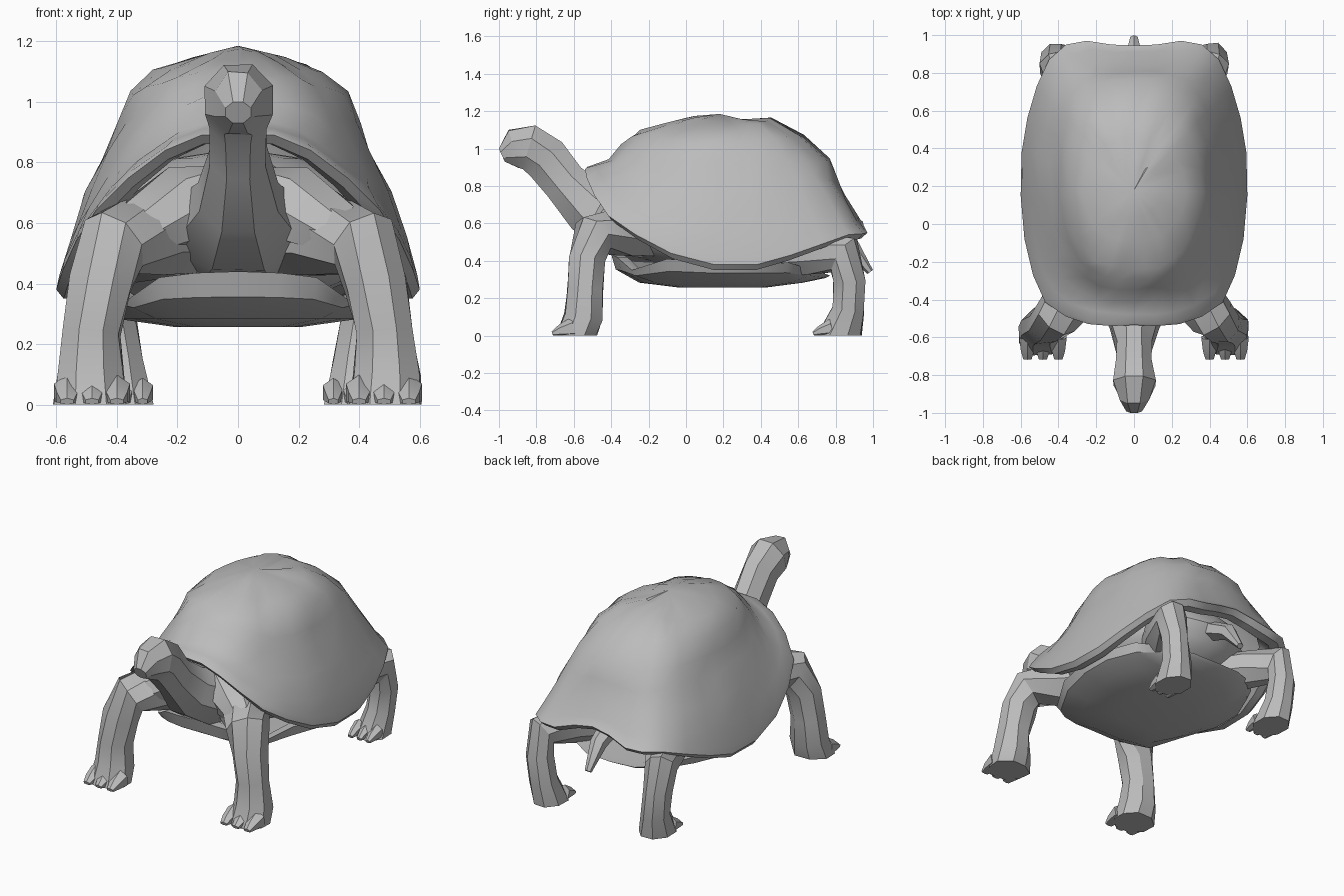
import bpy, bmesh, math, random
from mathutils import Vector

random.seed(4)
if "Cube" in bpy.data.objects:
    bpy.data.objects.remove(bpy.data.objects["Cube"])

grey = bpy.data.materials.new("plain_grey")
grey.use_nodes = True
grey.diffuse_color = (0.5, 0.5, 0.5, 1)
grey.node_tree.nodes["Principled BSDF"].inputs["Base Color"].default_value = (0.5, 0.5, 0.5, 1)


def loft(name, rings, angle=32, cap_start=True, cap_end=True):
    """Skin a list of equal-length closed rings."""
    bm = bmesh.new()
    loops = [[bm.verts.new(p) for p in ring] for ring in rings]
    n = len(loops[0])
    for a, b in zip(loops, loops[1:]):
        for i in range(n):
            j = (i + 1) % n
            bm.faces.new((a[i], a[j], b[j], b[i]))
    if cap_start:
        bm.faces.new(loops[0])
    if cap_end:
        bm.faces.new(loops[-1])
    bmesh.ops.remove_doubles(bm, verts=bm.verts, dist=0.0005)
    bmesh.ops.recalc_face_normals(bm, faces=bm.faces)
    mesh = bpy.data.meshes.new(name)
    bm.to_mesh(mesh)
    bm.free()
    mesh.materials.append(grey)
    ob = bpy.data.objects.new(name, mesh)
    bpy.context.collection.objects.link(ob)
    bpy.ops.object.select_all(action='DESELECT')
    ob.select_set(True)
    bpy.context.view_layer.objects.active = ob
    bpy.ops.object.shade_smooth_by_angle(angle=math.radians(angle))
    return ob


def tube(name, path, side=1, sides=8, jitter=0.0, foot=False, angle=32):
    """Path entries: centre x, y, z, half width, half depth."""
    pts = [Vector((p[0] * side, p[1], p[2])) for p in path]
    rings = []
    for k, p in enumerate(path):
        t = (pts[min(k + 1, len(pts) - 1)] - pts[max(k - 1, 0)]).normalized()
        u = Vector((1, 0, 0))
        u = (u - t * u.dot(t)).normalized()
        v = t.cross(u)
        ring = []
        for i in range(sides):
            a = math.tau * (i + 0.5) / sides
            r = 1 + random.uniform(-jitter, jitter)
            q = pts[k] + (u * math.cos(a) * p[3] + v * math.sin(a) * p[4]) * r
            if foot and k == len(path) - 1:
                q.z = 0
            q.z = max(q.z, 0)
            ring.append(q)
        rings.append(ring)
    return loft(name, rings, angle)


def mirror_outline(half):
    """Close a half outline running from the front to the back centre."""
    return [Vector(p) for p in half] + [Vector((-x, y, z)) for x, y, z in half[-2:0:-1]]


# Domed shell: the rim rises at the front, with a thick lip turned under
rim = mirror_outline([
    (0, -.535, .885), (.12, -.54, .88), (.24, -.53, .83), (.36, -.49, .74), (.47, -.415, .63),
    (.535, -.27, .53), (.58, -.08, .43), (.60, .15, .37), (.595, .38, .37), (.565, .56, .42),
    (.515, .73, .48), (.45, .87, .53), (.36, .95, .535), (.25, .97, .54), (.12, .95, .58),
    (0, .945, .60)])
centre = Vector((0, .18, 0))
TOP = 1.185


def shell_ring(front, flank, back, jitter=.011):
    """Blend (scale, rise) pairs for the front, flank and back by direction."""
    ring = []
    for p in rim:
        d = p - centre
        ex, ey = d.x / .6, d.y / (.77 if d.y > 0 else .71)
        e = math.hypot(ex, ey)
        w = (ey / e) ** 2
        end = back if d.y > 0 else front
        s = flank[0] * (1 - w) + end[0] * w
        h = flank[1] * (1 - w) + end[1] * w
        s /= 1 + max(0, e - 1) * min(1, (1 - s) * 1.8)
        ring.append(Vector((d.x * s, centre.y + d.y * s, p.z + (TOP - p.z) * h))
                    + Vector([random.uniform(-jitter, jitter) for _ in range(3)]))
    return ring


def lip_ring(s, drop):
    return [Vector((p.x * s, centre.y + (p.y - centre.y) * s, p.z + drop)) for p in rim]


loft("shell", [
    lip_ring(.80, .05), lip_ring(.89, -.02), lip_ring(.96, -.02), lip_ring(1, .01),
    shell_ring((.985, .06), (.985, .07), (.985, .03), .003),
    shell_ring((.915, .12), (.93, .22), (.95, .09), .006),
    shell_ring((.82, .17), (.85, .41), (.88, .25)),
    shell_ring((.73, .43), (.74, .56), (.82, .42)),
    shell_ring((.67, .57), (.67, .69), (.76, .59)),
    shell_ring((.60, .71), (.60, .81), (.58, .81)),
    shell_ring((.39, .85), (.46, .90), (.36, .96), .008),
    shell_ring((.20, .95), (.26, .95), (.15, .95), .005),
    shell_ring((0, 1), (0, 1), (0, 1), 0)], 36, cap_start=False, cap_end=False)

# Belly plate: a shallow bowl whose sides meet the shell rim
edge = mirror_outline([
    (0, -.40, .44), (.14, -.40, .435), (.26, -.37, .42), (.36, -.29, .35), (.46, -.10, .41),
    (.53, .15, .385), (.53, .36, .385), (.45, .55, .39), (.33, .68, .35), (.17, .76, .325),
    (0, .77, .32)])


def belly_ring(s, blend, floor):
    return [Vector((p.x * s, .2 + (p.y - .2) * s, p.z + (floor - p.z) * blend)) for p in edge]


loft("belly_plate", [belly_ring(.9, 0, .4), belly_ring(1, 0, .4), belly_ring(.96, .6, .30),
                     belly_ring(.75, 1, .283), belly_ring(.4, 1, .257)], 36)

# Soft body filling the space under the shell
body_rings = []
for k in range(9):
    f = math.pi * (k + .25) / 8.5
    body_rings.append([Vector((.49 * math.sin(f) * math.cos(a), .19 + .58 * math.sin(f) * math.sin(a),
                               .58 - .26 * math.cos(f)))
                       for a in [math.tau * i / 16 for i in range(16)]])
loft("body", body_rings, 40)

# Neck and head in one continuous form
tube("neck_and_head", [
    (0, -.20, .60, .30, .20), (0, -.37, .61, .22, .18), (0, -.52, .685, .14, .155),
    (0, -.65, .82, .10, .125), (0, -.75, .945, .105, .13), (0, -.84, 1.005, .122, .13),
    (0, -.92, .995, .085, .115), (0, -.985, .965, .045, .042)], jitter=.04, angle=28)

# Tail
tube("tail", [(0, .72, .56, .07, .06), (0, .88, .48, .05, .05), (0, .985, .34, .022, .018)], sides=6)

front_path = [(.14, -.16, .56, .16, .14), (.29, -.34, .565, .15, .145), (.41, -.495, .535, .125, .12),
              (.455, -.53, .40, .11, .10), (.485, -.54, .24, .10, .10),
              (.49, -.55, .10, .12, .11), (.485, -.585, 0, .13, .12)]
rear_path = [(.18, .46, .43, .13, .12), (.33, .67, .44, .12, .12), (.42, .845, .43, .09, .115),
             (.415, .875, .29, .08, .09), (.395, .87, .14, .085, .09), (.38, .82, 0, .105, .135)]

for label, side in (("left", 1), ("right", -1)):
    # Legs
    tube("front_leg_" + label, front_path, side, jitter=.06, foot=True, angle=28)
    tube("rear_leg_" + label, rear_path, side, jitter=.06, foot=True, angle=28)
    # Shoulder fold joining neck and leg
    tube("shoulder_" + label, [(.04, -.26, .64, .17, .16), (.20, -.34, .645, .15, .14),
                               (.36, -.43, .57, .10, .09)], side, angle=40)
    # Broad, blunt claws
    for n in range(3):
        x = .40 + .082 * n
        tube("front_claw_" + label, [(x, -.60, .04, .05, .06), (x, -.67, .025, .04, .035),
                                     (x, -.715, .01, .025, .012)], side, sides=6)
        x = .315 + .062 * n
        tube("rear_claw_" + label, [(x, .78, .04, .04, .05), (x, .72, .025, .03, .03),
                                    (x, .68, .01, .018, .012)], side, sides=6)
